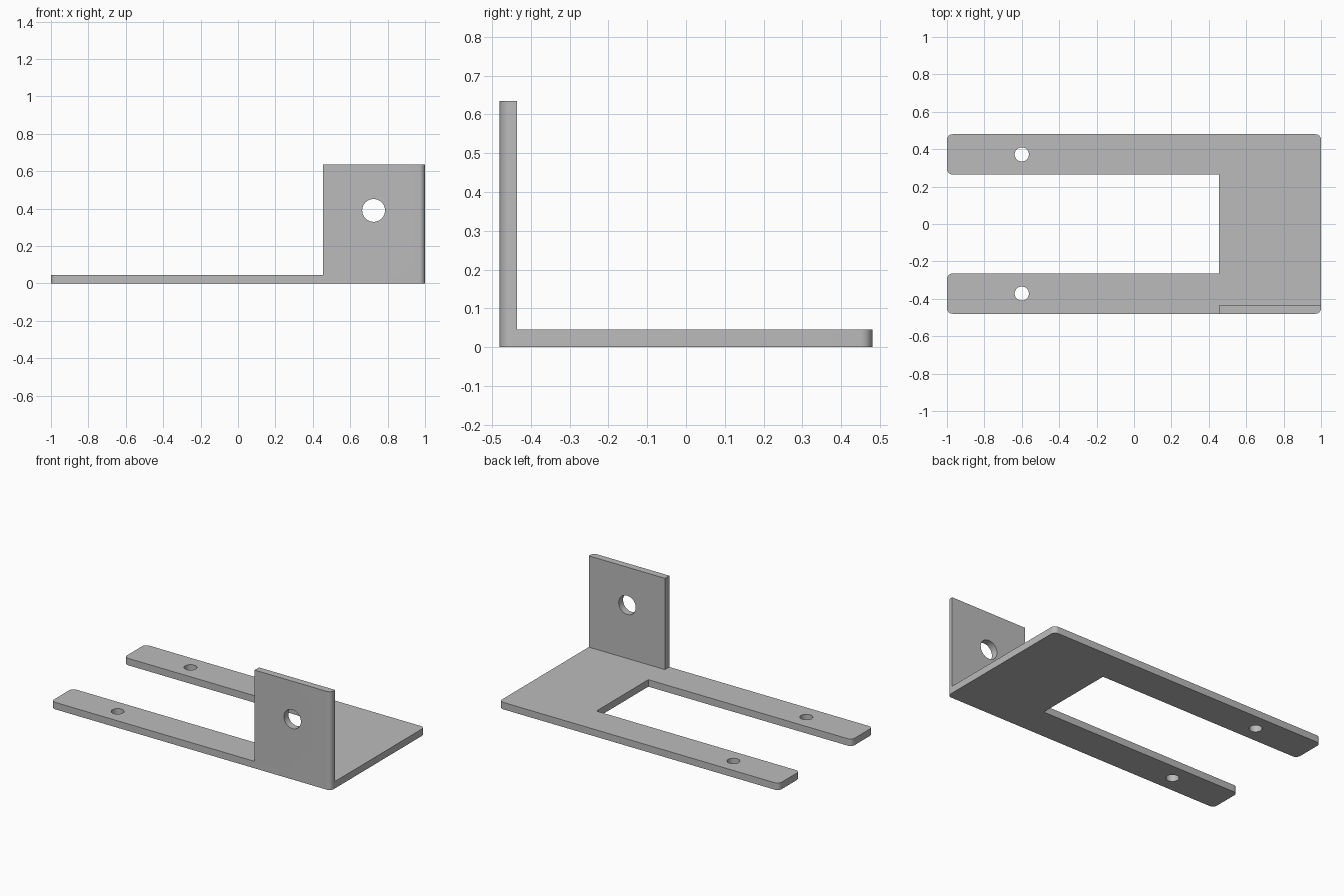
import bpy, bmesh, math

if "Cube" in bpy.data.objects:
    bpy.data.objects.remove(bpy.data.objects["Cube"])

HALF_W, THICK, HEIGHT = 0.48, 0.045, 0.635
SLOT_X, SLOT_Y, R = 0.455, 0.265, 0.03

grey = bpy.data.materials.new("bracket grey")
grey.diffuse_color = (0.5, 0.5, 0.5, 1)
grey.use_nodes = True
grey.node_tree.nodes["Principled BSDF"].inputs["Base Color"].default_value = grey.diffuse_color


def outline(corners, steps=8):
    """Counter-clockwise outline; each corner is (x, y, radius) with square angles."""
    pts = []
    n = len(corners)
    for i, (x, y, r) in enumerate(corners):
        if r == 0:
            pts.append((x, y))
            continue
        px, py, _ = corners[i - 1]
        qx, qy, _ = corners[(i + 1) % n]
        d1, d2 = math.hypot(px - x, py - y), math.hypot(qx - x, qy - y)
        u = ((px - x) / d1, (py - y) / d1)
        v = ((qx - x) / d2, (qy - y) / d2)
        for k in range(steps + 1):
            a = math.pi / 2 * k / steps
            s, t = r * (1 - math.sin(a)), r * (1 - math.cos(a))
            pts.append((x + u[0] * s + v[0] * t, y + u[1] * s + v[1] * t))
    return pts


def prism(name, pts, z0, z1):
    bm = bmesh.new()
    face = bm.faces.new([bm.verts.new((x, y, z0)) for x, y in pts])
    top = bmesh.ops.extrude_face_region(bm, geom=[face], use_keep_orig=True)["geom"]
    for v in top:
        if isinstance(v, bmesh.types.BMVert):
            v.co.z = z1
    bmesh.ops.recalc_face_normals(bm, faces=bm.faces)
    mesh = bpy.data.meshes.new(name)
    bm.to_mesh(mesh)
    bm.free()
    ob = bpy.data.objects.new(name, mesh)
    bpy.context.collection.objects.link(ob)
    mesh.materials.append(grey)
    return ob


def drill(ob, centre, radius, rotation=(0, 0, 0)):
    bpy.ops.mesh.primitive_cylinder_add(vertices=40, radius=radius, depth=0.3,
                                        location=centre, rotation=rotation)
    cutter = bpy.context.object
    cutter.hide_render = True
    cutter.data.materials.append(grey)
    mod = ob.modifiers.new("hole", 'BOOLEAN')
    mod.operation, mod.solver, mod.object = 'DIFFERENCE', 'EXACT', cutter
    bpy.context.view_layer.objects.active = ob
    bpy.ops.object.modifier_apply(modifier=mod.name)
    bpy.data.objects.remove(cutter)


# Forked base plate with rounded outer corners and a square open slot
base = prism("base_plate", outline([
    (-1, -HALF_W, R), (1, -HALF_W, R), (1, HALF_W, R), (-1, HALF_W, R),
    (-1, SLOT_Y, R), (SLOT_X, SLOT_Y, 0), (SLOT_X, -SLOT_Y, 0), (-1, -SLOT_Y, R)]),
    0, THICK)
for side in (-1, 1):
    drill(base, (-0.6, side * 0.372, 0), 0.038)

# Upright tab on the front edge, following the rounded plate corner
tab = prism("upright_tab", outline([
    (SLOT_X, -HALF_W, 0), (1, -HALF_W, R),
    (1, THICK - HALF_W, 0), (SLOT_X, THICK - HALF_W, 0)]), THICK, HEIGHT)
drill(tab, (0.725, -HALF_W, 0.39), 0.061, (math.pi / 2, 0, 0))

# Smooth the rounded corners and hole walls, keep the sheet edges crisp
for ob in (base, tab):
    bpy.ops.object.select_all(action='DESELECT')
    ob.select_set(True)
    bpy.context.view_layer.objects.active = ob
    bpy.ops.object.shade_smooth_by_angle(angle=math.radians(30))
